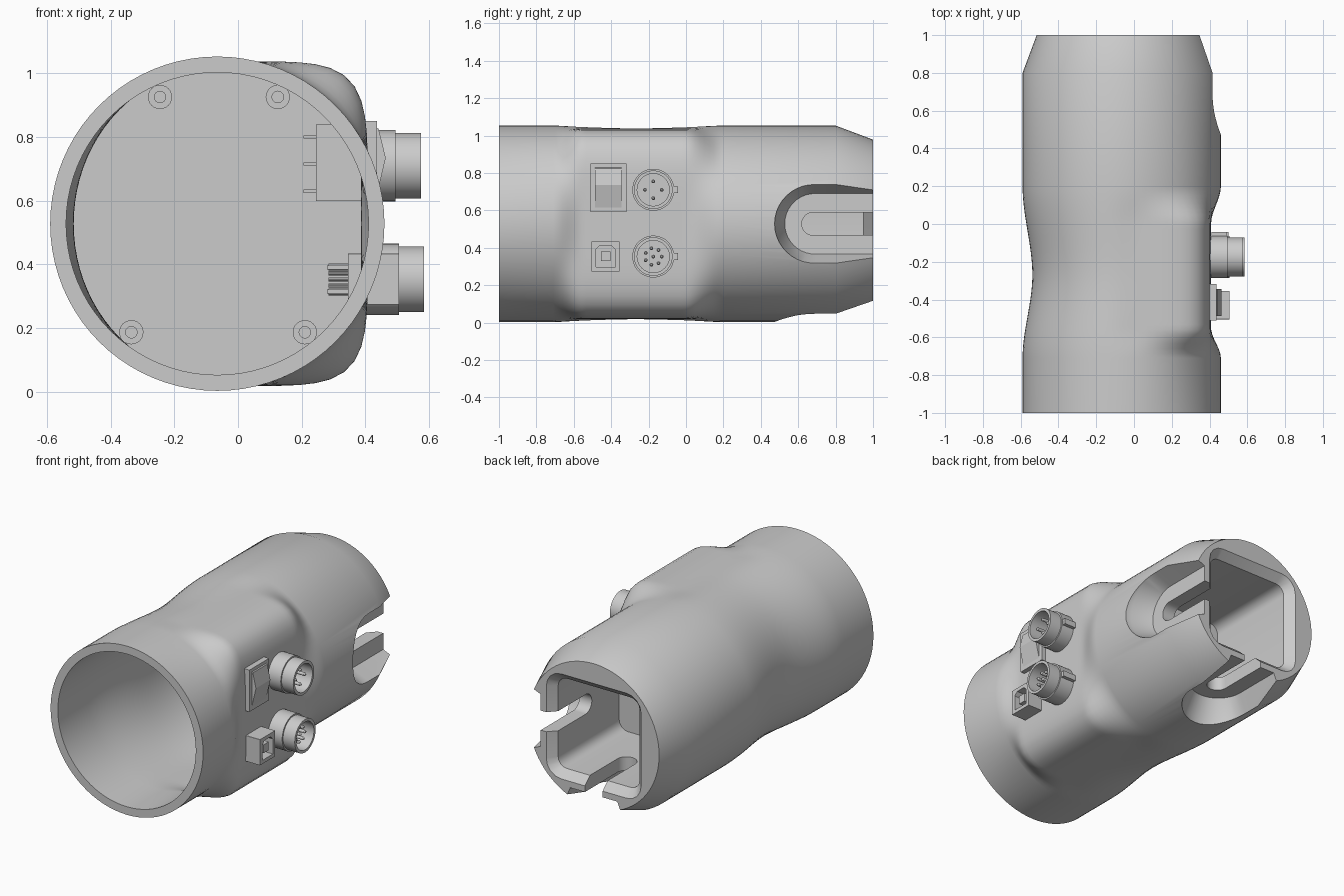
import bpy, bmesh, math
from mathutils import Vector

if "Cube" in bpy.data.objects:
    bpy.data.objects.remove(bpy.data.objects["Cube"])

CX, CZ, R, SEG = -0.065, 0.528, 0.525, 80


def finish(name, bm, smooth=True):
    bmesh.ops.recalc_face_normals(bm, faces=bm.faces)
    me = bpy.data.meshes.new(name)
    bm.to_mesh(me)
    bm.free()
    ob = bpy.data.objects.new(name, me)
    bpy.context.collection.objects.link(ob)
    if smooth:
        shade(ob)
    return ob


def shade(ob):
    bpy.ops.object.select_all(action='DESELECT')
    ob.select_set(True)
    bpy.context.view_layer.objects.active = ob
    bpy.ops.object.shade_smooth_by_angle(angle=math.radians(28))


def add_loft(bm, rings):
    vs = [[bm.verts.new(p) for p in ring] for ring in rings]
    n = len(vs[0])
    for a, b in zip(vs, vs[1:]):
        for i in range(n):
            j = (i + 1) % n
            bm.faces.new((a[i], a[j], b[j], b[i]))
    bm.faces.new(vs[0])
    bm.faces.new(vs[-1])


def loft(name, rings, smooth=True):
    bm = bmesh.new()
    add_loft(bm, rings)
    return finish(name, bm, smooth)


def lathe_x(bm, profile, y, z, n=40):
    # profile of (x, radius) turned about an axis along x
    add_loft(bm, [[(x, y + r * math.cos(2 * math.pi * i / n), z + r * math.sin(2 * math.pi * i / n))
                   for i in range(n)] for x, r in profile])


def add_box(bm, x0, x1, y0, y1, z0, z1):
    add_loft(bm, [[(x, y0, z0), (x, y1, z0), (x, y1, z1), (x, y0, z1)] for x in (x0, x1)])


def boolean(ob, cutters):
    for c in cutters:
        m = ob.modifiers.new("cut", 'BOOLEAN')
        m.operation, m.solver, m.object = 'DIFFERENCE', 'EXACT', c
        c.hide_render = True
    dg = bpy.context.evaluated_depsgraph_get()
    me = bpy.data.meshes.new_from_object(ob.evaluated_get(dg))
    ob.modifiers.clear()
    ob.data = me
    for c in cutters:
        bpy.data.objects.remove(c)
    shade(ob)


def step(a, b, t):
    t = max(0, min(1, (t - a) / (b - a)))
    return t * t * (3 - 2 * t)


# body section: circle that blends into a waist with a flat right side
def body_ring(y, wall=0.0, radius=R):
    pts = []
    flat = step(-0.71, -0.55, y) * (1 - step(0.0, 0.2, y))
    dip = step(-0.71, -0.27, y) * (1 - step(-0.27, 0.2, y))
    for i in range(SEG):
        t = 2 * math.pi * i / SEG
        c, s = math.cos(t), math.sin(t)
        n = 5.5 if c > 1e-6 else 2
        waist = (abs(c / 0.473) ** n + abs(s / 0.51) ** n) ** (-1 / n)
        side = step(-0.2, 0.3, c)
        w = flat * side + dip * (1 - side)
        r = radius + (waist - R) * w - (wall - 0.028 * w if wall else 0)
        pts.append((CX + r * c, y, CZ + r * s))
    return pts


wave = [-0.71 + 0.91 * i / 36 for i in range(37)]
rings = [body_ring(0.25, 0.05)]
rings += [body_ring(y, 0.05) for y in reversed(wave)]
rings += [body_ring(-1, 0.05), body_ring(-1)]
rings += [body_ring(y) for y in wave]
rings += [body_ring(0.8), body_ring(1.0, 0, 0.45)]
body = loft("body_shell", rings, False)


# square pocket in the back end
def pocket_ring(y, half, rad):
    pts = []
    for k in range(4):
        a = math.pi / 2 * k
        sx = 1 if k in (0, 3) else -1
        sz = 1 if k < 2 else -1
        for j in range(5):
            t = a + math.pi / 2 * j / 4
            pts.append((CX + sx * (half - rad) + rad * math.cos(t), y,
                        CZ + sz * (half - rad) + rad * math.sin(t)))
    return pts


cutters = [loft("pocket_cutter", [pocket_ring(0.35, 0.28, 0.06), pocket_ring(0.95, 0.28, 0.06),
                                  pocket_ring(1.01, 0.336, 0.11)], False)]


# open-ended U recess and slot, used on the right side and the underside
def u_ring(h, r, yc, below):
    flat = [(1.1, r)] + [(yc + r * math.cos(t), r * math.sin(t))
                         for t in [math.pi / 2 + math.pi * i / 20 for i in range(21)]] + [(1.1, -r)]
    return [(CX + w, y, CZ - h) if below else (CX + h, y, CZ + w) for y, w in flat]


for below in (False, True):
    cutters.append(loft("recess_cutter", [u_ring(0.365, 0.162, 0.69, below),
                                          u_ring(0.485, 0.212, 0.69, below),
                                          u_ring(0.6, 0.225, 0.69, below)], False))
    cutters.append(loft("slot_cutter", [u_ring(0.15, 0.061, 0.68, below),
                                        u_ring(0.6, 0.061, 0.68, below)], False))
boolean(body, cutters)

# screw bosses on the inner bulkhead
bm = bmesh.new()
for x, z in ((-0.245, 0.926), (0.125, 0.926), (-0.335, 0.187), (0.21, 0.187)):
    prof = [(0.26, 0.038), (0.235, 0.038), (0.235, 0.018), (0.25, 0.018)]
    add_loft(bm, [[(x + r * math.cos(math.pi * i / 12), y, z + r * math.sin(math.pi * i / 12))
                   for i in range(24)] for y, r in prof])
finish("screw_bosses", bm)

# two round connectors with pins
for name, z, dx, pins in (("upper_connector", 0.71, -0.01, 4), ("lower_connector", 0.353, 0.0, 8)):
    y = -0.175
    bm = bmesh.new()
    lathe_x(bm, [(0.345, 0.08), (0.40, 0.08), (0.40, 0.112), (0.505 + dx, 0.112), (0.505 + dx, 0.103),
                 (0.585 + dx, 0.103), (0.585 + dx, 0.086), (0.45, 0.086)], y, z, 48)
    ring = 4 if pins == 4 else 7
    spots = [(0.045 * math.cos(2 * math.pi * i / ring), 0.045 * math.sin(2 * math.pi * i / ring))
             for i in range(ring)]
    if pins == 8:
        spots.append((0, 0))
    for a, b in spots:
        lathe_x(bm, [(0.44, 0.01), (0.55, 0.01), (0.558, 0.005)], y + a, z + b, 12)
        lathe_x(bm, [(0.285, 0.007), (0.35, 0.007)], y + a, z + b, 10)
    # locating key
    add_box(bm, 0.41, 0.50 + dx, y + 0.10, y + 0.132, z - 0.018, z + 0.018)
    finish(name, bm)

# rocker switch: housing, frame, rocker and terminals
bm = bmesh.new()
add_box(bm, 0.245, 0.41, -0.485, -0.345, 0.60, 0.84)
add_box(bm, 0.395, 0.436, -0.51, -0.318, 0.59, 0.85)
for z in (0.63, 0.715, 0.80):
    add_box(bm, 0.205, 0.25, -0.44, -0.39, z - 0.005, z + 0.005)
finish("switch_housing", bm)
prof = [(0.43, 0.835), (0.442, 0.825), (0.464, 0.735), (0.436, 0.615), (0.43, 0.615)]
loft("switch_rocker", [[(x, y, z) for x, z in prof] for y in (-0.486, -0.344)], False)


# square data socket with chamfered opening and centre tongue
def socket_ring(x, hw, hh, cut):
    y, z = -0.43, 0.354
    return [Vector((x, y + a, z + b)) for a, b in (
        (-hw, -hh), (hw, -hh), (hw, hh - cut), (hw - cut, hh), (-hw + cut, hh), (-hw, hh - cut))]


bm = bmesh.new()
add_loft(bm, [socket_ring(0.345, 0.075, 0.08, 0.001), socket_ring(0.505, 0.075, 0.08, 0.001),
              socket_ring(0.505, 0.052, 0.058, 0.022), socket_ring(0.41, 0.052, 0.058, 0.022)])
add_box(bm, 0.40, 0.495, -0.455, -0.405, 0.328, 0.38)
for y in (-0.45, -0.41):
    for z in (0.315, 0.39):
        add_box(bm, 0.28, 0.35, y - 0.006, y + 0.006, z - 0.006, z + 0.006)
finish("data_socket", bm)
